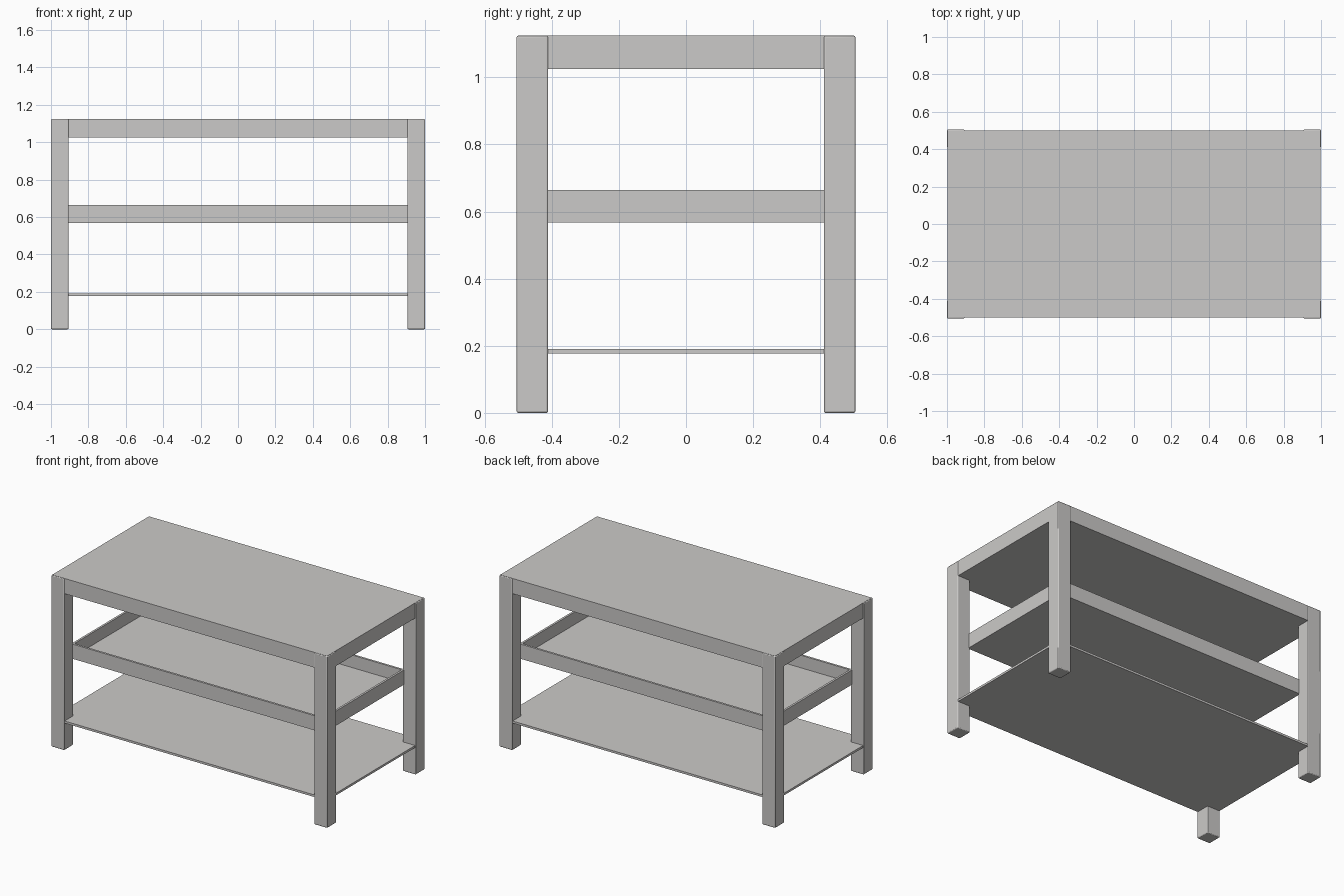
import bpy

cube = bpy.data.objects.get("Cube")
if cube:
    bpy.data.objects.remove(cube, do_unlink=True)

# Single painted finish
grey = bpy.data.materials.new("light_grey")
grey.use_nodes = True
colour = (0.6, 0.59, 0.58, 1)
grey.diffuse_color = colour
grey.node_tree.nodes["Principled BSDF"].inputs["Base Color"].default_value = colour


def box(name, x, y, z, bevel=0):
    """Box from (min, max) ranges on each axis."""
    bpy.ops.mesh.primitive_cube_add(size=1)
    ob = bpy.context.object
    ob.name = name
    ob.location = [(a + b) / 2 for a, b in (x, y, z)]
    ob.scale = [b - a for a, b in (x, y, z)]
    bpy.ops.object.transform_apply(location=False, rotation=False, scale=True)
    ob.data.materials.append(grey)
    if bevel:
        mod = ob.modifiers.new("soft_edges", 'BEVEL')
        mod.width = bevel
        mod.segments = 2
        bpy.ops.object.shade_smooth_by_angle()
    return ob


def span(a, b, side):
    return (a, b) if side > 0 else (-b, -a)


HX, HY, LEG, TOP = 1.0, 0.505, 0.094, 1.125   # outer half sizes, leg width, height
THIN = 0.014                                  # board thickness

# Four square legs with softened edges
for sx, side in ((1, "left"), (-1, "right")):
    for sy, end in ((1, "back"), (-1, "front")):
        box(f"{end}_{side}_leg", span(HX - LEG, HX, sx), span(HY - LEG, HY, sy),
            (0, TOP - 0.001), 0.005)

# Thick top and thin bottom shelf, almost flush with the legs
for name, z in (("table_top", (1.025, TOP)), ("bottom_shelf", (0.177, 0.191))):
    box(name, (-HX + 0.004, HX - 0.004), (-HY + 0.004, HY - 0.004), z)

# Middle tray: a board with a thin raised rim, set in behind the legs
TX, TY, Z0, Z1 = HX - 0.085, HY - 0.085, 0.568, 0.664
box("middle_shelf", (-TX, TX), (-TY, TY), (Z0, Z0 + THIN))
for s, end, side in ((1, "back", "left"), (-1, "front", "right")):
    box(f"{end}_rim", (-TX, TX), span(TY - THIN, TY, s), (Z0 + THIN, Z1))
    box(f"{side}_rim", span(TX - THIN, TX, s), (-TY + THIN, TY - THIN), (Z0 + THIN, Z1))
